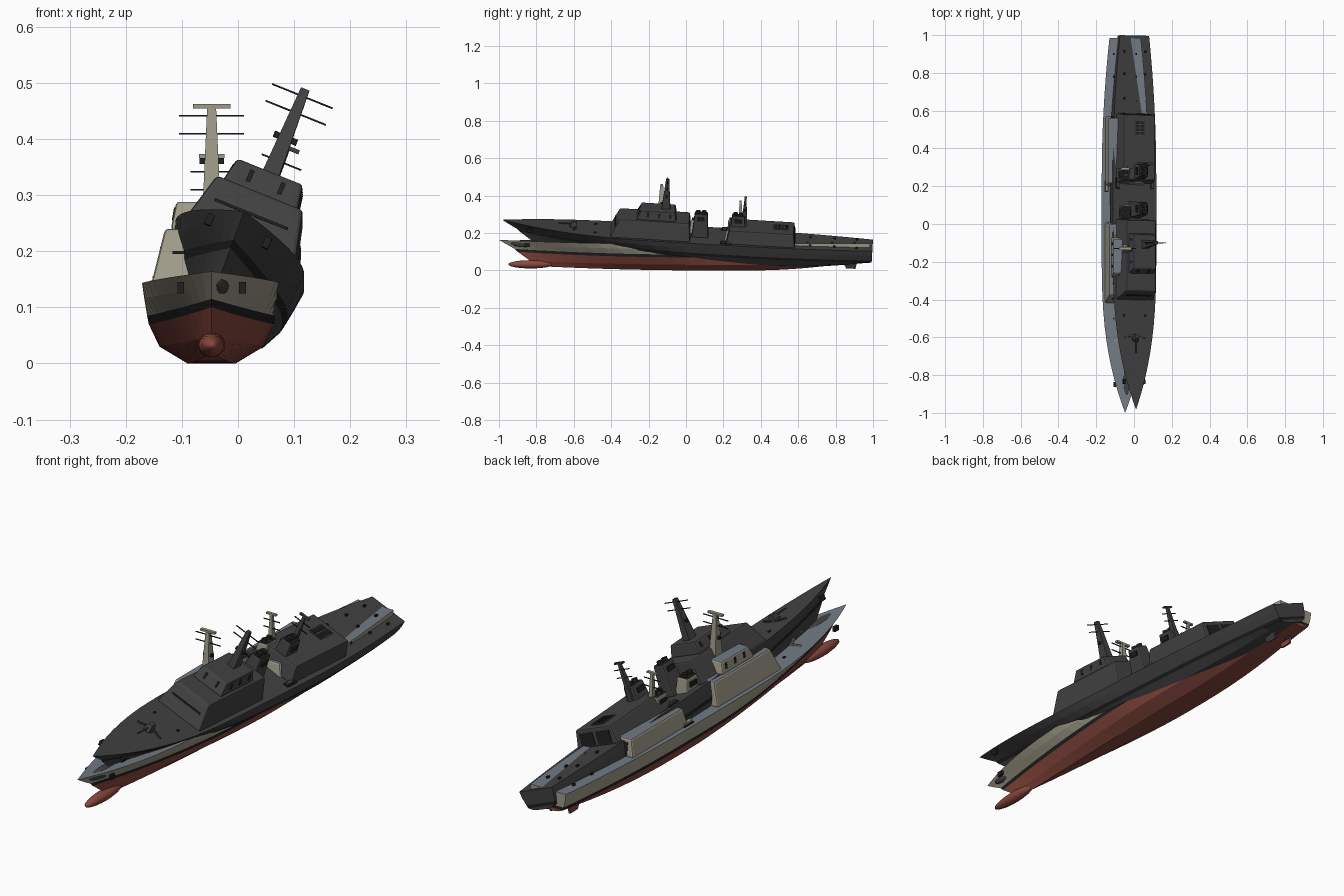
import bpy
import bmesh
from math import radians
from mathutils import Matrix, Vector

cube = bpy.data.objects.get("Cube")
if cube:
    bpy.data.objects.remove(cube, do_unlink=True)


def material(name, rgb):
    m = bpy.data.materials.new(name)
    m.use_nodes = True
    m.diffuse_color = (*rgb, 1)
    bsdf = next(n for n in m.node_tree.nodes if n.type == 'BSDF_PRINCIPLED')
    bsdf.inputs["Base Color"].default_value = (*rgb, 1)
    return m


SAND = material("sand paint", (.35, .33, .25))
DECK = material("blue grey deck", (.17, .195, .23))
RED = material("red underbody", (.25, .065, .048))
BLACK = material("black trim", (.014, .014, .014))
DARK = material("charcoal paint", (.055, .055, .057))

STERN = .985
STEPS = 24
# Hull rows, keel to deck edge: half width, height, stem y, stem z,
# entry length, entry power, stern half width, stern height
ROWS = [
    (.043, 0, -.72, .02, .5, 1.3, .03, .06),
    (.093, .03, -.83, .05, .55, 1.5, .05, .064),
    (.112, .07, -.9, .1, .5, 1.7, .068, .072),
    (.115, .085, -.915, .115, .5, 1.8, .072, .085),
    (.12, .115, -.96, .14, .45, 2.2, .08, .115),
    (.124, .143, -1, .164, .42, 2.6, .083, .143),
]


class Ship:
    def __init__(self, prefix, matrix, paint, deck, bottom):
        self.prefix, self.matrix = prefix, matrix
        self.paint, self.deck, self.bottom = paint, deck, bottom

    def finish(self, name, bm, mats, bevel=0):
        bmesh.ops.recalc_face_normals(bm, faces=bm.faces)
        me = bpy.data.meshes.new(name)
        bm.to_mesh(me)
        bm.free()
        for m in mats:
            me.materials.append(m)
        ob = bpy.data.objects.new(self.prefix + name, me)
        bpy.context.collection.objects.link(ob)
        ob.matrix_world = self.matrix
        if bevel:
            mod = ob.modifiers.new("edge bevel", 'BEVEL')
            mod.width, mod.segments = bevel, 2
        return ob

    def block(self, name, base, top, side=None, roof=None, bevel=0):
        """Tapered box; base and top are (x, half width, y0, y1, z)."""
        bm = bmesh.new()
        rings = []
        for x, w, a, b, z in (base, top):
            pts = [(x - w, a, z), (x + w, a, z), (x + w, b, z), (x - w, b, z)]
            rings.append([bm.verts.new(p) for p in pts])
        lo, hi = rings
        bm.faces.new(lo)
        bm.faces.new(hi).material_index = 1
        for i in range(4):
            j = (i + 1) % 4
            bm.faces.new((lo[i], lo[j], hi[j], hi[i]))
        side = side or self.paint
        return self.finish(name, bm, [side, roof or side], bevel)

    def box(self, name, x, y, z, w, d, h, side=None):
        rect = (x, w / 2, y - d / 2, y + d / 2)
        return self.block(name, (*rect, z), (*rect, z + h), side)

    def round_part(self, name, centre, size, mat, ball=False):
        bm = bmesh.new()
        if ball:
            bmesh.ops.create_uvsphere(bm, u_segments=16, v_segments=12, radius=1)
        else:
            bmesh.ops.create_cone(bm, cap_ends=True, segments=12, radius1=1,
                                  radius2=1, depth=1)
        bmesh.ops.scale(bm, vec=size, verts=bm.verts)
        bmesh.ops.translate(bm, vec=centre, verts=bm.verts)
        for f in bm.faces:
            f.smooth = ball
        return self.finish(name, bm, [mat])

    def hull(self):
        bm = bmesh.new()
        sides = {}
        for s in (-1, 1):
            for r, (w, z, y0, z0, entry, power, ws, zs) in enumerate(ROWS):
                for i in range(STEPS + 1):
                    t = (i / STEPS) ** 1.2
                    bow = max(0, 1 - t / entry)
                    aft = max(0, (t - .62) / .38) ** 2
                    half = (w + (ws - w) * aft) * (1 - bow ** power)
                    height = z + (z0 - z) * bow ** 2 + (zs - z) * aft
                    y = y0 + (STERN - y0) * t
                    sides[s, r, i] = bm.verts.new((s * half, y, height))
        index = [0, 0, 1, 2, 2]
        for i in range(STEPS):
            for s in (-1, 1):
                for r in range(5):
                    bm.faces.new((sides[s, r, i], sides[s, r, i + 1],
                                  sides[s, r + 1, i + 1], sides[s, r + 1, i])
                                 ).material_index = index[r]
            for r, mat in ((0, 0), (5, 3)):
                bm.faces.new((sides[-1, r, i], sides[-1, r, i + 1],
                              sides[1, r, i + 1], sides[1, r, i])).material_index = mat
        # transom
        for r in range(5):
            bm.faces.new([sides[k] for k in ((-1, r, STEPS), (1, r, STEPS),
                          (1, r + 1, STEPS), (-1, r + 1, STEPS))]).material_index = index[r]
        bmesh.ops.remove_doubles(bm, verts=bm.verts, dist=.0002)
        self.finish("hull", bm, [self.bottom, BLACK, self.paint, self.deck])

    def mast(self, name, y, z0, z1, w, yards, span):
        self.block(name, (0, w, y - w * 1.5, y + w * 1.5, z0),
                   (0, w / 2, y - w / 2, y + w / 2, z1))
        for z in yards:
            self.box(name + "_yard", 0, y, z, span * 2, .004, .003, BLACK)

    def build(self, radar_bar):
        self.hull()
        # underwater parts
        self.round_part("bow_bulb", (0, -.83, .033), (.024, .12, .022), self.bottom, True)
        for s in (-1, 1):
            self.block("rudder", (s * .04, .004, .85, .9, .02),
                       (s * .04, .006, .83, .91, .07), self.bottom)
            self.box("anchor", s * .055, -.85, .125, .012, .025, .02, BLACK)
        # forward superstructure and bridge
        self.block("forward_deckhouse", (0, .108, -.42, .01, .14),
                   (0, .083, -.375, 0, .24), None, self.deck, .007)
        self.block("bridge", (0, .073, -.285, -.07, .238),
                   (0, .063, -.26, -.08, .288), None, self.deck, .006)
        self.block("deckhouse_ledge", (0, .07, -.4, -.38, .195),
                   (0, .07, -.398, -.38, .2), BLACK)
        for s in (-1, 1):
            self.block("bridge_window", (s * .03, .004, -.279, -.27, .255),
                       (s * .03, .004, -.27, -.26, .278), BLACK)
            for y in (-.23, -.17, -.11):
                self.block("side_window", (s * .068, .003, y, y + .012, .255),
                           (s * .064, .003, y, y + .012, .278), BLACK)
        # hangar with roof launcher and rear doors
        self.block("hangar", (0, .105, .2, .57, .14),
                   (0, .09, .215, .56, .215), None, self.deck, .007)
        self.box("launcher_base", 0, .49, .213, .06, .08, .006)
        for s in (-1, 1):
            for k in range(4):
                self.box("launcher_cell", s * .014, .462 + k * .019, .218, .022, .014, .003, BLACK)
            self.block("hangar_door", (s * .042, .034, .565, .571, .148),
                       (s * .042, .034, .558, .565, .198), BLACK)
            self.box("boat_bay", s * .098, .2, .142, .022, .06, .006, BLACK)
            self.box("side_boat", s * .098, .2, .148, .014, .05, .008)
        # funnels
        for y in (.06, .26):
            self.block("funnel", (0, .034, y - .045, y + .045, .14),
                       (0, .024, y - .034, y + .034, .272), None, BLACK, .006)
            for d in (-.016, .016):
                self.round_part("exhaust_pipe", (0, y + d, .275), (.012, .012, .018), BLACK)
            for s in (-1, 1):
                self.box("funnel_vent", s * .028, y, .235, .008, .04, .02, BLACK)
        # masts and aerials
        self.mast("main_mast", -.13, .28, .455, .016, (.44, .408), .058)
        self.mast("aft_mast", .292, .2, .368, .011, (.34, .308), .038)
        self.box("aft_radar", 0, .292, .366, .045, .012, .007)
        if radar_bar:
            self.box("main_radar", 0, -.13, .454, .067, .014, .008)
        for s in (-1, 1):
            self.box("mast_sensor", s * .016, -.13, .355, .012, .012, .011, BLACK)
        # foredeck gun and breakwater
        self.round_part("gun_ring", (0, -.62, .152), (.018, .018, .014), self.paint)
        self.block("gun_turret", (0, .015, -.64, -.6, .155), (0, .009, -.625, -.6, .178))
        self.box("gun_barrel", 0, -.665, .163, .005, .07, .005)
        for s in (-1, 1):
            for k in range(3):
                self.box("breakwater", s * (.022 + k * .014), -.605 - k * .006,
                         .146, .016, .006, .009)
        # deck fittings
        for s in (-1, 1):
            for y in (-.75, -.5, .65, .78, .9):
                self.box("bollard", s * (.03 if y < -.7 else .06), y, .142, .008, .012, .009, BLACK)


upright = Matrix.Translation((-.047, 0, 0))
heeled = (Matrix.Translation((.003, -.115, .2))
          @ Matrix.Rotation(radians(-3.4), 4, 'X')
          @ Matrix.Rotation(radians(22), 4, 'Y')
          @ Matrix.Translation((0, .13, -.143)))
Ship("upright_", upright, SAND, DECK, RED).build(True)
Ship("heeled_", heeled, DARK, DARK, DARK).build(False)
